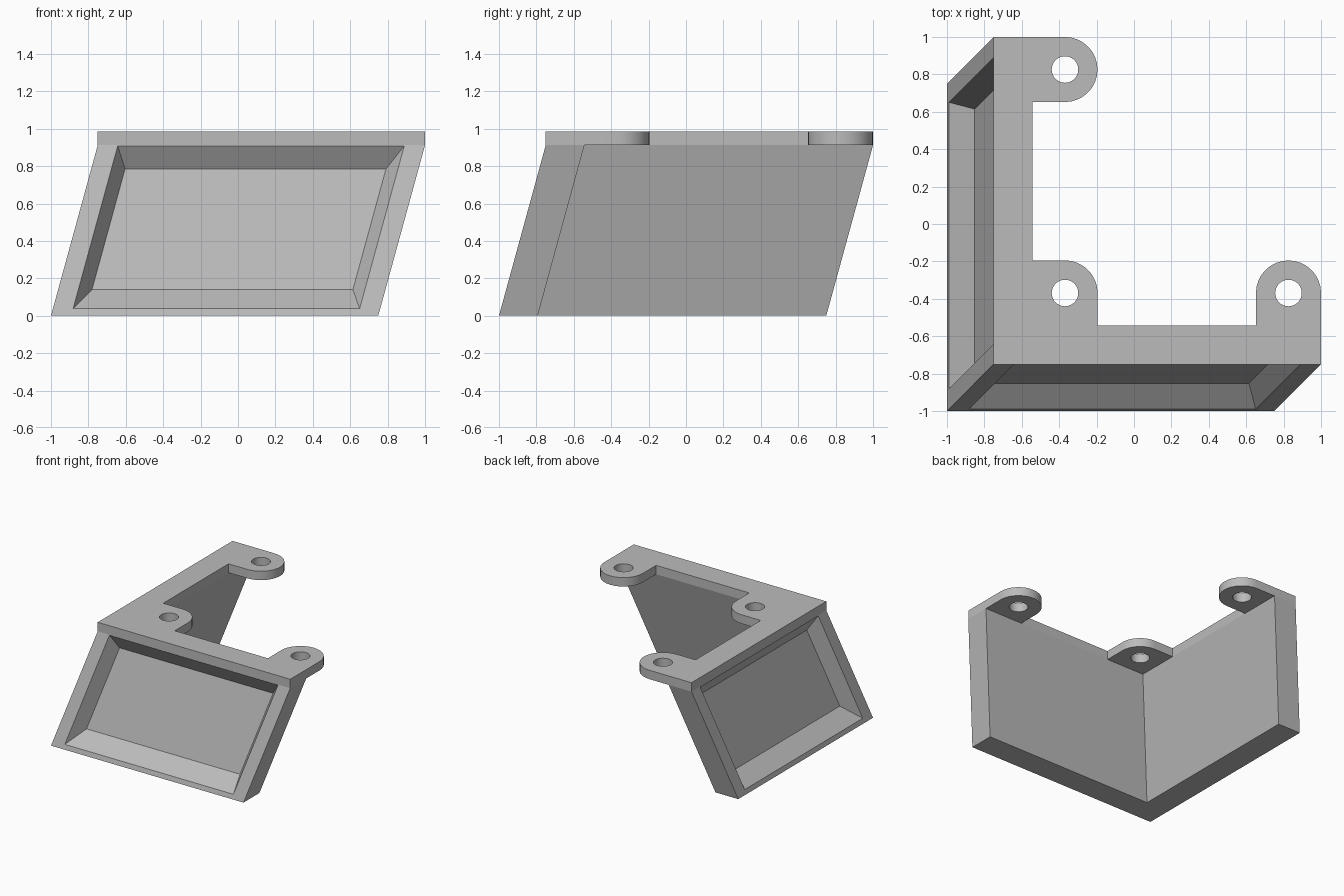
import bpy, bmesh, math
from mathutils import Matrix, Vector

cube = bpy.data.objects.get("Cube")
if cube:
    bpy.data.objects.remove(cube, do_unlink=True)

WALL_H, PLATE_T, LEAN, THICK = 0.912, 0.073, 0.25, 0.207
EAR_R, HOLE_R = 0.174, 0.071

grey = bpy.data.materials.new("plain grey")
grey.use_nodes = True
colour = (0.5, 0.5, 0.5, 1)
grey.diffuse_color = colour
grey.node_tree.nodes["Principled BSDF"].inputs["Base Color"].default_value = colour


def arc(cx, cy, r, start, end, n=16):
    """Points on a circular arc, angles in degrees."""
    angles = [math.radians(start + (end - start) * i / n) for i in range(n + 1)]
    return [(cx + r * math.cos(a), cy + r * math.sin(a)) for a in angles]


def prism(bm, outline, z0, z1):
    """Closed upright prism over a counter-clockwise outline."""
    low = [bm.verts.new((x, y, z0)) for x, y in outline]
    high = [bm.verts.new((x, y, z1)) for x, y in outline]
    bm.faces.new(low[::-1])
    bm.faces.new(high)
    n = len(outline)
    return [bm.faces.new((low[i], low[(i + 1) % n], high[(i + 1) % n], high[i]))
            for i in range(n)]


def add_object(name, bm):
    bmesh.ops.recalc_face_normals(bm, faces=bm.faces)
    mesh = bpy.data.meshes.new(name)
    bm.to_mesh(mesh)
    bm.free()
    mesh.materials.append(grey)
    obj = bpy.data.objects.new(name, mesh)
    bpy.context.collection.objects.link(obj)
    return obj


# Leaning corner walls: an upright L with a recess in each outer face, then sheared
lo, hi = -1.0, 1.0 - LEAN
inner = lo + THICK
bm = bmesh.new()
sides = prism(bm, [(lo, lo), (hi, lo), (hi, inner), (inner, inner),
                   (inner, hi), (lo, hi)], 0, WALL_H)
for face, along in ((sides[0], 0), (sides[-1], 1)):
    # opening rim, then the smaller recessed floor
    for a0, a1, z0, z1, depth in ((-0.892, 0.64, 0.038, 0.908, 0),
                                  (-0.819, 0.576, 0.14, 0.785, 0.11)):
        centre = face.calc_center_median()
        bmesh.ops.inset_individual(bm, faces=[face], thickness=0.02)
        for v in face.verts:
            v.co.z = z1 if v.co.z > centre.z else z0
            v.co[along] = a1 if v.co[along] > centre[along] else a0
            v.co[1 - along] = lo + depth
shear = Matrix.Identity(4)
shear[0][2] = shear[1][2] = LEAN / WALL_H
bmesh.ops.transform(bm, matrix=shear, verts=bm.verts)
add_object("leaning_walls", bm)

# Flat mounting plate: an L with three rounded ears
edge = lo + LEAN
step = edge + THICK
near = step + EAR_R
far = 1 - EAR_R
ears = [(near, far), (near, near), (far, near)]
outline = [(edge, edge), (1, edge)]
outline += arc(far, near, EAR_R, 0, 180)
outline += [(far - EAR_R, step), (near + EAR_R, step)]
outline += arc(near, near, EAR_R, 0, 90)
outline += [(step, near + EAR_R), (step, far - EAR_R)]
outline += arc(near, far, EAR_R, -90, 90)
outline += [(edge, 1)]
bm = bmesh.new()
prism(bm, outline, WALL_H, WALL_H + PLATE_T)
plate = add_object("mounting_plate", bm)

# Screw holes through the ears
bm = bmesh.new()
for x, y in ears:
    prism(bm, arc(x, y, HOLE_R, 0, 360, 32)[:-1], WALL_H - 0.1, WALL_H + PLATE_T + 0.1)
cutter = add_object("hole_cutter", bm)
cutter.hide_render = True
cut = plate.modifiers.new("screw holes", 'BOOLEAN')
cut.object = cutter
cut.operation = 'DIFFERENCE'
cut.solver = 'EXACT'
bpy.context.view_layer.objects.active = plate
plate.select_set(True)
bpy.ops.object.modifier_apply(modifier=cut.name)
bpy.data.objects.remove(cutter, do_unlink=True)
bpy.ops.object.shade_smooth_by_angle(angle=math.radians(30))
